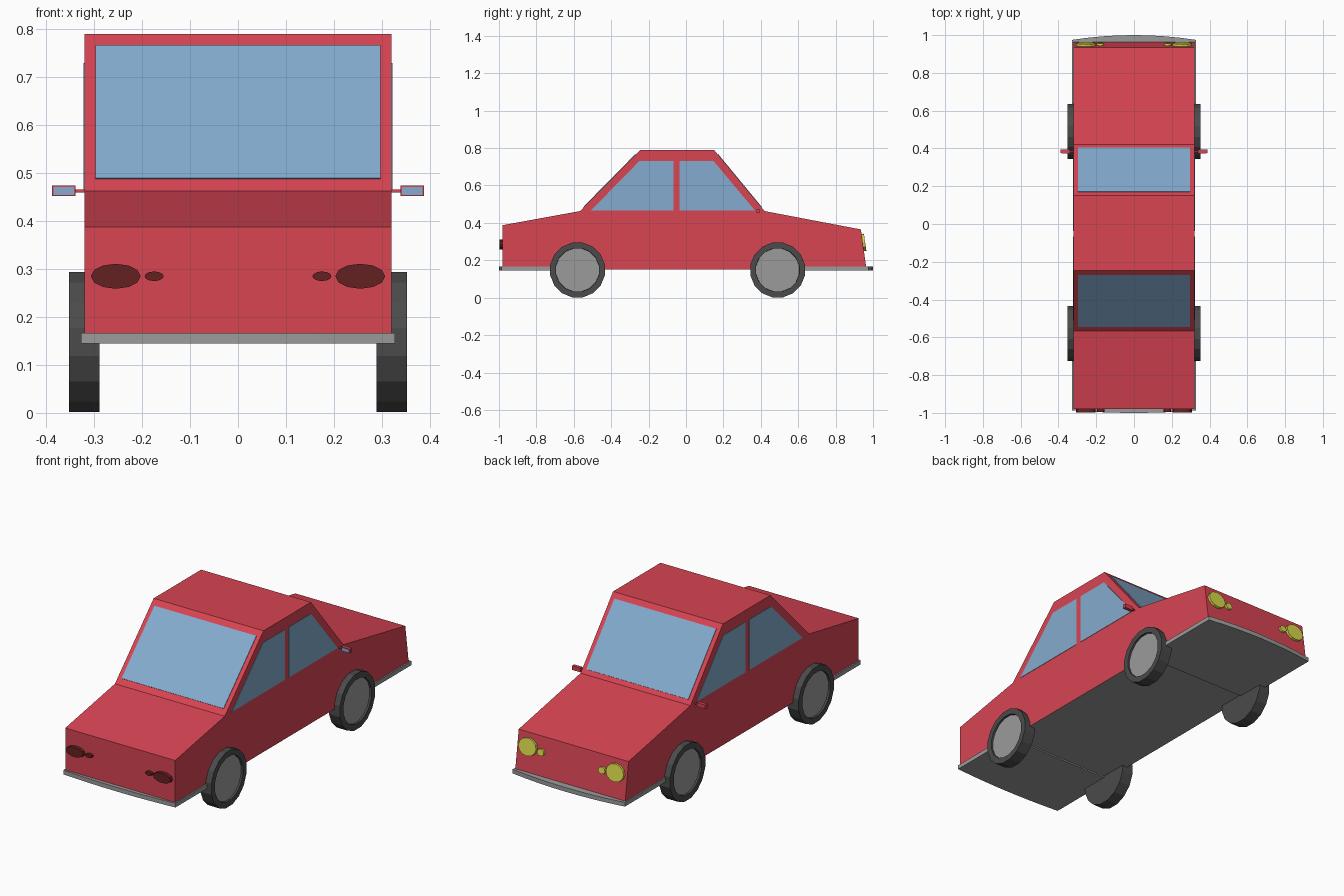
import bpy, bmesh, math
from mathutils import Vector, Matrix

if "Cube" in bpy.data.objects:
    bpy.data.objects.remove(bpy.data.objects["Cube"], do_unlink=True)


def material(name, rgb):
    m = bpy.data.materials.new(name)
    m.use_nodes = True
    m.diffuse_color = (*rgb, 1)
    m.node_tree.nodes["Principled BSDF"].inputs["Base Color"].default_value = (*rgb, 1)
    return m


RED = material("red paint", (0.68, 0.058, 0.085))
GLASS = material("blue glass", (0.23, 0.41, 0.62))
GREY = material("grey metal", (0.33, 0.33, 0.33))
RUBBER = material("black rubber", (0.07, 0.07, 0.07))
TAIL = material("dark red lens", (0.13, 0.015, 0.015))
HEAD = material("yellow lens", (0.69, 0.69, 0.07))

HALF = 0.32  # half width of the body


def finish(name, bm, *mats):
    bmesh.ops.recalc_face_normals(bm, faces=bm.faces)
    mesh = bpy.data.meshes.new(name)
    bm.to_mesh(mesh)
    bm.free()
    for m in mats:
        mesh.materials.append(m)
    ob = bpy.data.objects.new(name, mesh)
    bpy.context.collection.objects.link(ob)
    return ob


def prism(name, points, offset, mat):
    """Solid made by sweeping a flat outline along an offset."""
    bm = bmesh.new()
    face = bm.faces.new([bm.verts.new(p) for p in points])
    swept = bmesh.ops.extrude_face_region(bm, geom=[face], use_keep_orig=True)
    moved = [v for v in swept["geom"] if isinstance(v, bmesh.types.BMVert)]
    bmesh.ops.translate(bm, verts=moved, vec=offset)
    return finish(name, bm, mat)


def box(name, lo, hi, mat):
    outline = [(lo[0], lo[1], lo[2]), (hi[0], lo[1], lo[2]),
               (hi[0], hi[1], lo[2]), (lo[0], hi[1], lo[2])]
    return prism(name, outline, (0, 0, hi[2] - lo[2]), mat)


# Body: side profile swept across the width, grey underside
profile = [(-0.98, 0.152), (-0.98, 0.388), (-0.567, 0.463), (-0.245, 0.79),
           (0.15, 0.79), (0.42, 0.463), (0.935, 0.365), (0.965, 0.152)]
body = prism("body", [(-HALF, y, z) for y, z in profile], (2 * HALF, 0, 0), RED)
body.data.materials.append(GREY)
for p in body.data.polygons:
    if p.normal.z < -0.9:
        p.material_index = 1


# Windscreens: thin plates on the sloped cabin faces
def screen(name, low, high):
    a, b = Vector((0, *low)), Vector((0, *high))
    normal = (b - a).cross(Vector((1, 0, 0))).normalized()
    if normal.z < 0:
        normal.negate()
    w = Vector((0.297, 0, 0))
    start = normal * -0.002
    prism(name, [p + start for p in (a - w, a + w, b + w, b - w)], normal * 0.005, GLASS)


def along(a, b, t):
    return tuple(Vector(a).lerp(Vector(b), t))


screen("front_facing_screen", along(profile[2], profile[3], 0.075),
       along(profile[2], profile[3], 0.925))
screen("back_facing_screen", along(profile[5], profile[4], 0.06),
       along(profile[5], profile[4], 0.925))

# Side windows
panes = {"front_side_window": [(-0.51, 0.465), (-0.25, 0.73), (-0.067, 0.73), (-0.067, 0.465)],
         "back_side_window": [(-0.036, 0.465), (-0.036, 0.73), (0.148, 0.73), (0.37, 0.465)]}
for side, s in (("left", 1), ("right", -1)):
    for name, pane in panes.items():
        prism(f"{side}_{name}", [(s * (HALF - 0.002), y, z) for y, z in pane],
              (s * 0.004, 0, 0), GLASS)


# Bumpers: low plates with a slightly bowed outer edge, ending at the wheels
def bumper(name, inner, corner, tip):
    edge = [(0.327 * i / 4, tip + (corner - tip) * (i / 4) ** 2) for i in range(-4, 5)]
    outline = [(-0.327, inner)] + edge + [(0.327, inner)]
    prism(name, [(x, y, 0.145) for x, y in outline], (0, 0, 0.022), GREY)


bumper("front_bumper", -0.58, -0.987, -1.0)
bumper("back_bumper", 0.49, 0.975, 1.0)


# Wheels: tyre with a recessed grey hub on the outer face
def wheel(name, s, y):
    bm = bmesh.new()
    bmesh.ops.create_cone(bm, cap_ends=True, segments=16, radius1=0.149,
                          radius2=0.149, depth=0.064)
    bmesh.ops.rotate(bm, verts=bm.verts, matrix=Matrix.Rotation(math.pi / 16, 3, "Z"))
    bmesh.ops.rotate(bm, verts=bm.verts, matrix=Matrix.Rotation(s * math.pi / 2, 3, "Y"))
    bm.normal_update()
    cap = max(bm.faces, key=lambda f: s * f.normal.x)
    bmesh.ops.inset_region(bm, faces=[cap], thickness=0.031)
    bmesh.ops.inset_region(bm, faces=[cap], thickness=0.001, depth=-0.01)
    cap.material_index = 1
    bmesh.ops.translate(bm, verts=bm.verts, vec=(s * 0.321, y, 0.148))
    finish(name, bm, RUBBER, GREY)


# Lamps: faceted oval discs set on the end faces
def lamp(name, centre, rx, rz, tilt, depth, mat):
    bm = bmesh.new()
    bmesh.ops.create_cone(bm, cap_ends=True, segments=12, radius1=1, radius2=1, depth=1)
    place = (Matrix.Translation(centre) @ Matrix.Rotation(math.pi / 2 + tilt, 4, "X")
             @ Matrix.Diagonal((rx, rz, depth, 1)))
    bmesh.ops.transform(bm, matrix=place, verts=bm.verts)
    finish(name, bm, mat)


slope = math.atan2(0.03, 0.213)
for side, s in (("left", 1), ("right", -1)):
    wheel(f"{side}_front_wheel", s, -0.58)
    wheel(f"{side}_back_wheel", s, 0.49)
    lamp(f"{side}_large_tail_lamp", (s * 0.255, -0.985, 0.285), 0.052, 0.026, 0, 0.026, TAIL)
    lamp(f"{side}_small_tail_lamp", (s * 0.175, -0.985, 0.285), 0.02, 0.01, 0, 0.022, TAIL)
    lamp(f"{side}_large_headlamp", (s * 0.255, 0.947, 0.295), 0.052, 0.046, slope, 0.022, HEAD)
    lamp(f"{side}_small_headlamp", (s * 0.178, 0.948, 0.287), 0.02, 0.018, slope, 0.02, HEAD)

    # Door mirror: stem, housing and glass
    box(f"{side}_mirror_stem", (s * 0.31, 0.38, 0.46), (s * 0.342, 0.39, 0.466), RED)
    box(f"{side}_mirror_housing", (s * 0.339, 0.376, 0.452), (s * 0.388, 0.394, 0.474), RED)
    box(f"{side}_mirror_glass", (s * 0.342, 0.374, 0.455), (s * 0.385, 0.378, 0.471), GLASS)
